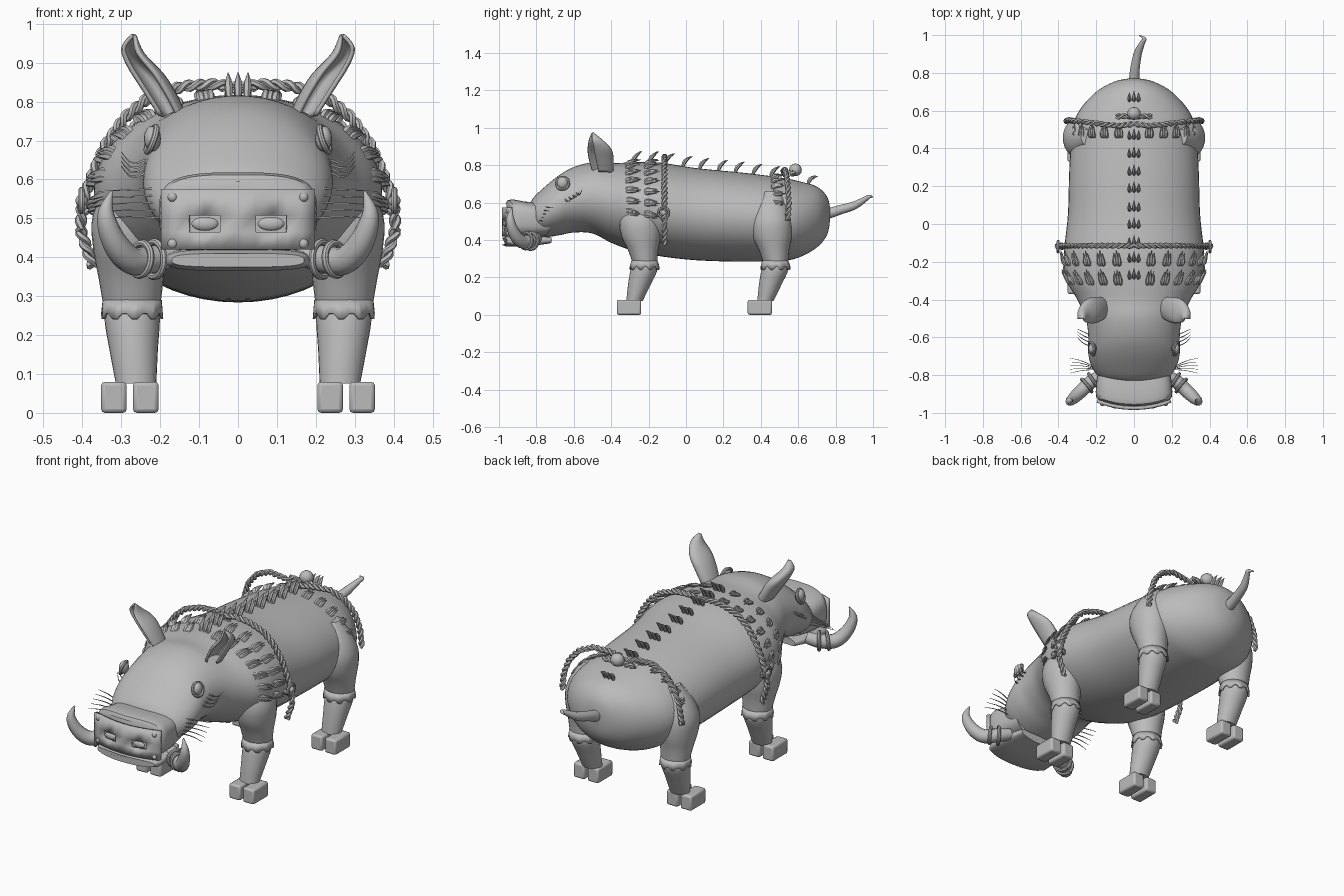
import bpy, bmesh, math
from mathutils import Vector as V

if "Cube" in bpy.data.objects:
    bpy.data.objects.remove(bpy.data.objects["Cube"])

hide = bpy.data.materials.new("grey_hide")
hide.diffuse_color = (0.5, 0.5, 0.5, 1)
hide.use_nodes = True
hide.node_tree.nodes["Principled BSDF"].inputs["Base Color"].default_value = hide.diffuse_color


def finish(name, bm, mirror=False, angle=40, solid=0, bevel=0):
    bmesh.ops.recalc_face_normals(bm, faces=bm.faces)
    me = bpy.data.meshes.new(name)
    bm.to_mesh(me)
    bm.free()
    ob = bpy.data.objects.new(name, me)
    bpy.context.collection.objects.link(ob)
    me.materials.append(hide)
    bpy.ops.object.select_all(action='DESELECT')
    ob.select_set(True)
    bpy.context.view_layer.objects.active = ob
    bpy.ops.object.shade_smooth_by_angle(angle=math.radians(angle))
    if solid:
        m = ob.modifiers.new("thickness", 'SOLIDIFY')
        m.thickness, m.offset = solid, 0
    if bevel:
        m = ob.modifiers.new("bevel", 'BEVEL')
        m.width, m.segments = bevel, 2
    if mirror:
        ob.modifiers.new("mirror", 'MIRROR')
    return ob


def skin(bm, rings, closed=True, caps=True):
    vs = [[bm.verts.new(p) for p in r] for r in rings]
    n = len(vs[0])
    for a, b in zip(vs, vs[1:]):
        for i in range(n if closed else n - 1):
            j = (i + 1) % n
            bm.faces.new((a[i], a[j], b[j], b[i]))
    if caps:
        bm.faces.new(vs[0])
        bm.faces.new(vs[-1])


def spline(rows, t):
    """Smooth interpolation through rows of numbers, t in 0..1."""
    u = t * (len(rows) - 1)
    i = min(int(u), len(rows) - 2)
    f = u - i
    g = lambda k: rows[max(0, min(k, len(rows) - 1))]
    return [0.5 * (2 * b + (c - a) * f + (2 * a - 5 * b + 4 * c - d) * f * f
                   + (3 * b - a - 3 * c + d) * f ** 3)
            for a, b, c, d in zip(g(i - 1), g(i), g(i + 1), g(i + 2))]


def tube(bm, pts, radii, sides=6, smooth=0):
    rows = [list(p) + [r] for p, r in zip(pts, radii)]
    if smooth:
        rows = [spline(rows, k / smooth) for k in range(smooth + 1)]
    P = [V(r[:3]) for r in rows]
    n, rings = None, []
    for i, p in enumerate(P):
        d = (P[min(i + 1, len(P) - 1)] - P[max(i - 1, 0)]).normalized()
        if n is None:
            n = d.orthogonal()
        n = (n - d * n.dot(d)).normalized()
        b = d.cross(n)
        rings.append([p + (n * math.cos(a) + b * math.sin(a)) * rows[i][3]
                      for a in (2 * math.pi * k / sides for k in range(sides))])
    skin(bm, rings)


def ball(bm, c, s, seg=16):
    r = bmesh.ops.create_uvsphere(bm, u_segments=seg, v_segments=seg // 2, radius=1)
    for v in r['verts']:
        v.co = V((v.co.x * s[0], v.co.y * s[1], v.co.z * s[2])) + V(c)


def ring(bm, c, axis, R, r, n=24):
    q = V((0, 0, 1)).rotation_difference(V(axis))
    pts = [V(c) + q @ V((R * math.cos(2 * math.pi * k / n), R * math.sin(2 * math.pi * k / n), 0))
           for k in range(n + 1)]
    tube(bm, pts, [r] * (n + 1), 8)


def rope(bm, pts, r=0.008, pitch=0.06):
    """Two strands twisted along a polyline."""
    P = [V(p) for p in pts]
    path, dist = [], 0
    for a, b in zip(P, P[1:]):
        n = max(2, int((b - a).length / 0.007))
        d = (b - a) / n
        side = d.orthogonal().normalized()
        up = d.normalized().cross(side)
        if side.z < 0:
            side, up = -side, -up
        for k in range(n):
            path.append((a + d * k, side, up, dist + d.length * k))
        dist += (b - a).length
    for ph in (0, math.pi):
        tube(bm, [p + (s * math.cos(ph + l / pitch * 6.283) + u * math.sin(ph + l / pitch * 6.283)) * r
                  for p, s, u, l in path], [r * 1.1] * len(path), 6)


# Body and head: y, top, bottom, half width
BODY = [(.772, .56, .52, .015), (.755, .63, .43, .10), (.70, .685, .36, .20), (.60, .715, .305, .29),
        (.50, .735, .288, .325), (.30, .76, .284, .342), (.05, .785, .292, .35), (-.15, .815, .315, .37),
        (-.29, .815, .345, .36), (-.40, .81, .385, .30), (-.50, .815, .435, .255), (-.60, .79, .44, .242),
        (-.68, .745, .425, .243), (-.76, .68, .415, .222), (-.82, .62, .43, .17), (-.845, .56, .48, .06)]


def hide_point(y, a):
    """Point and outward direction on the body; a is measured from the top."""
    i = next(k for k in range(len(BODY) - 1) if BODY[k + 1][0] <= y)
    f = (y - BODY[i][0]) / (BODY[i + 1][0] - BODY[i][0])
    t, b, w = (BODY[i][k] + (BODY[i + 1][k] - BODY[i][k]) * f for k in (1, 2, 3))
    h = (t - b) / 2
    p = V((w * math.sin(a), y, (t + b) / 2 + h * math.cos(a)))
    return p, V((math.sin(a) / w, 0, math.cos(a) / h)).normalized()


bm = bmesh.new()
rings = []
for k in range(76):
    y, t, b, w = spline(BODY, k / 75)
    rings.append([(w * math.sin(a), y, (t + b) / 2 + (t - b) / 2 * math.cos(a))
                  for a in (2 * math.pi * j / 48 for j in range(48))])
skin(bm, rings)
finish("body", bm, angle=60)


# Snout and jaw: bowed lofts with a squarish section
def muzzle(name, rows, e):
    bm = bmesh.new()
    rings = []
    for y, t, b, w in rows:
        r = []
        for j in range(40):
            c, s = math.cos(2 * math.pi * j / 40), math.sin(2 * math.pi * j / 40)
            x = w * math.copysign(abs(s) ** e, s)
            r.append((x, y + .04 * (x / .2) ** 2, (t + b) / 2 + (t - b) / 2 * math.copysign(abs(c) ** e, c)))
        rings.append(r)
    skin(bm, rings)
    finish(name, bm)


muzzle("snout", [(-.76, .60, .42, .18), (-.86, .605, .41, .197), (-.93, .618, .41, .203),
                 (-.955, .612, .415, .20), (-.965, .595, .42, .19)], .6)
muzzle("lower_jaw", [(-.74, .42, .38, .15), (-.85, .425, .365, .18), (-.96, .42, .365, .185),
                     (-.985, .41, .375, .17)], .6)

# Snout plate with two openings, nostrils and rivets
bm = bmesh.new()
xs = [-.195, -.16, -.125, -.085, -.045, 0, .045, .085, .125, .16, .195]
zs = [.42, .465, .507, .575]
grid = [[bm.verts.new((x, -.975 + .04 * (x / .2) ** 2, z)) for x in xs] for z in zs]
for r in range(3):
    for c in range(10):
        if not (r == 1 and c in (2, 3, 6, 7)):
            bm.faces.new((grid[r][c], grid[r][c + 1], grid[r + 1][c + 1], grid[r + 1][c]))
finish("snout_plate", bm, solid=.018)
bm = bmesh.new()
ball(bm, (.085, -.966, .486), (.035, .012, .018))
for z in (.435, .555):
    ball(bm, (.168, -.953, z), (.013, .011, .013), 12)
finish("nostrils_and_rivets", bm, True)

# Tusks with a ring around each
bm = bmesh.new()
tube(bm, [(.16, -.80, .41), (.22, -.83, .395), (.275, -.88, .392), (.318, -.92, .44), (.34, -.94, .51),
          (.325, -.93, .57)], [.03, .036, .036, .032, .022, .003], 12, 24)
finish("tusk", bm, True, 60)
bm = bmesh.new()
ring(bm, (.25, -.855, .395), (.75, -.6, .1), .042, .009)
ring(bm, (.215, -.83, .395), (.75, -.5, 0), .045, .009)
finish("tusk_ring", bm, True)

# Ears: cupped leaves open to the front
EAR = [(.165, -.445, .755, .045), (.20, -.455, .82, .055), (.237, -.465, .88, .056),
       (.27, -.485, .93, .032), (.268, -.50, .97, .003)]
bm = bmesh.new()
rings = []
for k in range(17):
    x, y, z, r = spline(EAR, k / 16)
    rings.append([(x + .8 * r * math.cos(a), y + 1.15 * r * math.sin(a), z + .25 * r * math.cos(a))
                  for a in (math.radians(-25 + 270 * j / 16) for j in range(17))])
skin(bm, rings, False, False)
finish("ear", bm, True, 60, solid=.01)

# Eyes and lids
bm = bmesh.new()
ball(bm, (.22, -.66, .705), (.022, .03, .033))
ring(bm, (.222, -.66, .703), (1, -.2, .35), .034, .008)
finish("eye", bm, True)

# Whiskers and lashes
bm = bmesh.new()
for k in range(4):
    tube(bm, [(.215, -.655 + .02 * k, .63 + .01 * k), (.27, -.63 + .02 * k, .605 + .012 * k),
              (.30, -.60 + .015 * k, .635 + .012 * k)], [.004, .003, .001], 4, 5)
for k in range(5):
    tube(bm, [(.19, -.77, .50 + .02 * k), (.27, -.775 + .012 * k, .505 + .017 * k),
              (.34, -.79 + .02 * k, .50 + .018 * k)], [.003, .0025, .001], 4, 5)
finish("whiskers", bm, True)

# Legs: z, centre x, half width, centre y, half depth
UPPER = [(.66, .25, .03, .0, .04), (.58, .262, .08, -.005, .09), (.50, .28, .095, -.005, .11),
         (.42, .28, .092, 0, .105), (.35, .275, .084, .01, .082), (.28, .273, .074, .02, .066)]
LOWER = [(.29, .272, .065, .02, .06), (.24, .272, .071, .015, .072), (.16, .268, .062, -.01, .06),
         (.075, .262, .052, -.035, .044)]
for name, y0, zs in (("front", -.24, 0), ("rear", .46, .02)):
    for part, rows in (("upper", UPPER), ("lower", LOWER)):
        bm = bmesh.new()
        rings = []
        for k in range(17):
            z, x, w, y, d = spline(rows, k / 16)
            rings.append([(x + w * math.cos(a), y0 + y + d * math.sin(a), z)
                          for a in (2 * math.pi * j / 28 for j in range(28))])
        skin(bm, rings)
        finish(f"{name}_{part}_leg", bm, True, 50)
    # Ragged cuff at the knee
    bm = bmesh.new()
    rings = [[(.272 + w * math.cos(a), y0 + .018 + d * math.sin(a), z - (.014 * (j % 4 // 2) if low else 0))
              for j, a in enumerate(2 * math.pi * i / 36 for i in range(36))]
             for z, w, d, low in ((.29, .073, .067, 0), (.255, .077, .078, 1))]
    skin(bm, rings, True, False)
    finish(f"{name}_cuff", bm, True, solid=.006)
    # Pair of blocky toes
    bm = bmesh.new()
    for x in (.237, .319):
        r = bmesh.ops.create_cube(bm, size=1)
        for v in r['verts']:
            v.co = V((v.co.x * .066 + x, v.co.y * .13 + y0 - .065, v.co.z * .08 + .04))
    finish(f"{name}_toes", bm, True, bevel=.01)

# Bristle tufts: three curved spikes each
def tuft(bm, y, a, length, rise, gap):
    for k in (-1, 0, 1):
        w = max(.1, (hide_point(y, math.pi / 2)[0]).x)
        p, n = hide_point(y, a + k * gap / w)
        L = length * (1 if k == 0 else .85)
        b = V((0, L, 0))
        e = hide_point(min(y + L, .75), a + k * gap / w)[0]
        e.y = y + L
        tube(bm, [p - n * .012, p + b * .3 + n * rise * .45, e + n * rise], [.006, .011, .001], 6, 6)


bm = bmesh.new()
for y in (-.29, -.20, -.115, -.02, .07, .17, .26, .355, .45, .65):
    tuft(bm, y, 0, .055, .06, .023)
finish("spine_bristles", bm)
bm = bmesh.new()
for k in range(1, 8):
    for y, L in ((-.325, .085), (-.225, .085), (.455, .075)):
        tuft(bm, y, math.radians(14 * k), L, .022, .013)
finish("flank_bristles", bm, True)

# Twisted ropes over shoulder and rump, with knots
bm = bmesh.new()
rope(bm, [(0, -.115, .835), (.06, -.115, .845), (.14, -.115, .84), (.23, -.115, .81), (.29, -.115, .76),
          (.34, -.115, .69), (.375, -.115, .61), (.40, -.115, .54), (.405, -.115, .47), (.37, -.115, .37)])
finish("shoulder_rope", bm, True)
bm = bmesh.new()
rope(bm, [(0, .53, .75), (.08, .52, .77), (.18, .53, .775), (.26, .54, .74), (.315, .545, .68),
          (.345, .55, .60), (.36, .545, .50)])
rope(bm, [(0, .57, .755), (.10, .57, .755)])
finish("rump_rope", bm, True)
bm = bmesh.new()
ring(bm, (.402, -.12, .545), (1, 0, 0), .028, .008)
ball(bm, (.402, -.12, .545), (.016, .016, .016))
rope(bm, [(.33, -.13, .525), (.415, -.115, .52)])
finish("side_knot", bm, True)
bm = bmesh.new()
ball(bm, (0, .585, .775), (.036, .034, .034))
finish("rump_knob", bm)

# Tail with a hooked tip
bm = bmesh.new()
tube(bm, [(0, .74, .535), (.005, .82, .56), (.02, .90, .585), (.045, .96, .62), (.055, .98, .632),
          (.03, .998, .63)], [.03, .026, .022, .014, .01, .003], 12, 24)
finish("tail", bm, angle=60)
